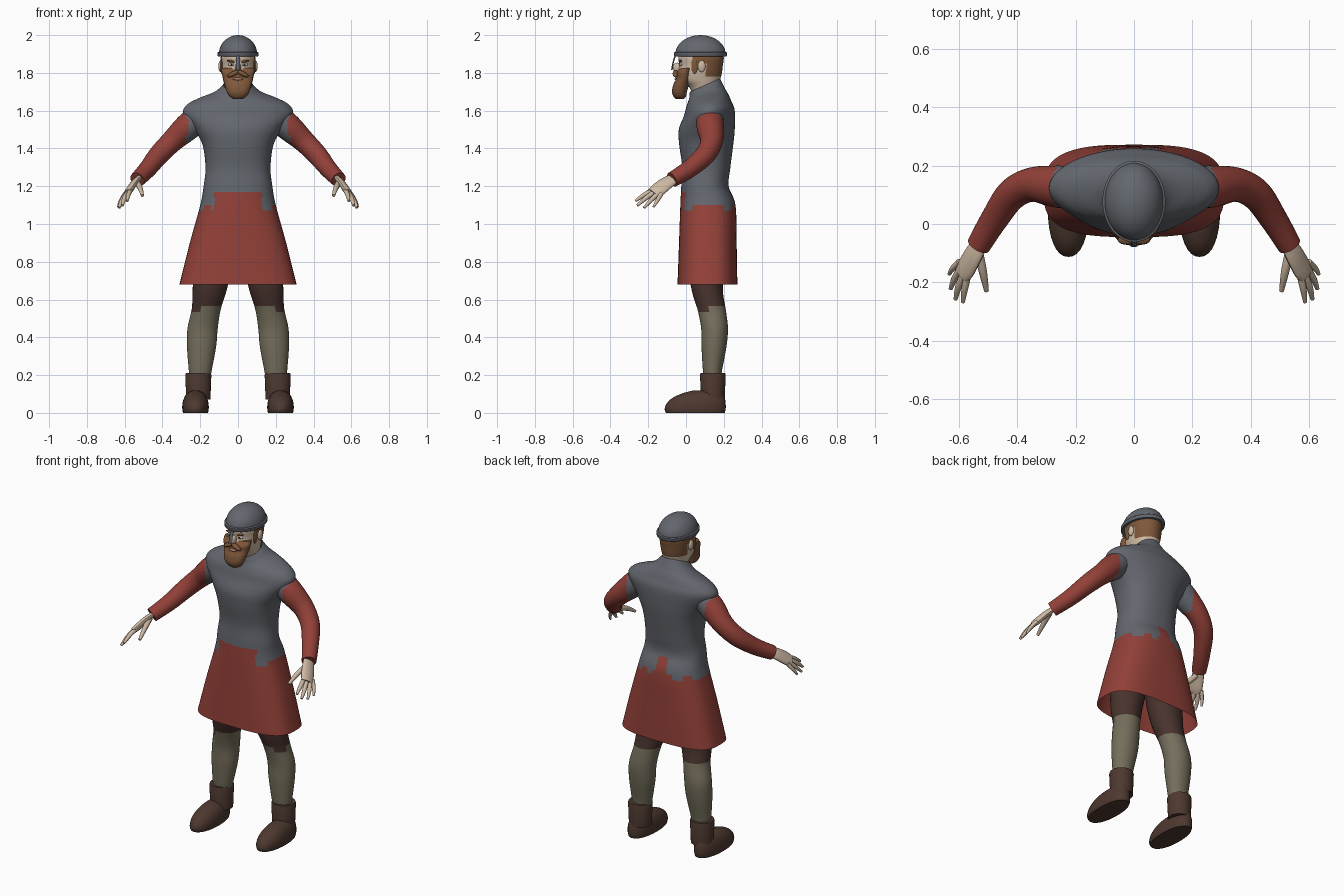
import bpy, bmesh, math
from mathutils import Vector

if "Cube" in bpy.data.objects:
    bpy.data.objects.remove(bpy.data.objects["Cube"], do_unlink=True)


def material(name, r, g, b):
    m = bpy.data.materials.new(name)
    m.use_nodes = True
    m.diffuse_color = (r, g, b, 1)
    m.node_tree.nodes["Principled BSDF"].inputs["Base Color"].default_value = (r, g, b, 1)
    return m


steel = material("steel grey", .125, .135, .155)
red = material("tunic red", .29, .052, .04)
skin = material("skin", .62, .49, .37)
wool = material("stocking wool", .175, .155, .105)
trouser = material("trouser brown", .065, .033, .026)
leather = material("boot leather", .075, .04, .029)
hair = material("hair brown", .21, .095, .042)
white = material("eye white", .75, .72, .66)
dark = material("pupil dark", .02, .015, .012)
lip = material("lip", .4, .2, .15)


def smooth_rows(rows, steps):
    """Catmull-Rom interpolation of equal-length tuples."""
    out = []
    last = len(rows) - 1
    for i in range(last):
        a, b, c, d = rows[max(i - 1, 0)], rows[i], rows[i + 1], rows[min(i + 2, last)]
        for s in range(steps):
            t = s / steps
            out.append([q + t * ((r - p) / 2 + t * (p - 2.5 * q + 2 * r - w / 2
                        + t * (1.5 * (q - r) + (w - p) / 2)))
                        for p, q, r, w in zip(a, b, c, d)])
    return out + [list(rows[-1])]


def skin_rings(name, rings, mats, rule=None, caps=True):
    """Join rings of points into a surface; rule picks a material from a face centre."""
    bm = bmesh.new()
    loops = [[bm.verts.new(p) for p in ring] for ring in rings]
    n = len(loops[0])
    for lo, hi in zip(loops, loops[1:]):
        for k in range(n):
            j = (k + 1) % n
            bm.faces.new((lo[k], lo[j], hi[j], hi[k]))
    if caps:
        bm.faces.new(loops[0][::-1])
        bm.faces.new(loops[-1])
    bmesh.ops.recalc_face_normals(bm, faces=bm.faces)
    if rule:
        for f in bm.faces:
            f.material_index = rule(f.calc_center_median())
    mesh = bpy.data.meshes.new(name)
    bm.to_mesh(mesh)
    bm.free()
    ob = bpy.data.objects.new(name, mesh)
    bpy.context.collection.objects.link(ob)
    for m in mats:
        mesh.materials.append(m)
    finish(ob)
    return ob


def finish(ob):
    bpy.ops.object.select_all(action='DESELECT')
    ob.select_set(True)
    bpy.context.view_layer.objects.active = ob
    bpy.ops.object.shade_smooth_by_angle(angle=math.radians(45))


def stack(name, rows, mats, rule=None, caps=True, steps=4, seg=32, cx=0, power=2):
    """Upright loft. Row: height, front y, back y, half width [, x shift, back lift, power]."""
    rows = [tuple(r) + (0, 0, power)[len(r) - 4:] for r in rows]
    rings = []
    for z, yf, yb, half, dx, lift, n in smooth_rows(rows, steps):
        ring = []
        for k in range(seg):
            a = math.tau * k / seg
            c, s = math.cos(a), math.sin(a)
            u = math.copysign(abs(c) ** (2 / n), c)
            v = math.copysign(abs(s) ** (2 / n), s)
            ring.append((cx + dx + half * u, (yf + yb) / 2 + (yb - yf) / 2 * v,
                         z + lift * (v + 1) / 2))
        rings.append(ring)
    return skin_rings(name, rings, mats, rule, caps)


def tube(name, points, mats, sx=1, flat=1, side=(0, 1, 0), rule=None, steps=5, seg=16):
    """Round or flattened tube through points (x, y, z, radius), mirrored by sx."""
    pts = smooth_rows(points, steps)
    rings = []
    for i, p in enumerate(pts):
        d = Vector(pts[min(i + 1, len(pts) - 1)][:3]) - Vector(pts[max(i - 1, 0)][:3])
        d.normalize()
        u = Vector(side)
        u = (u - d * u.dot(d)).normalized()
        v = d.cross(u) * flat
        ring = []
        for k in range(seg):
            a = math.tau * k / seg
            q = Vector(p[:3]) + (u * math.cos(a) + v * math.sin(a)) * p[3]
            ring.append((q.x * sx, q.y, q.z))
        rings.append(ring)
    return skin_rings(name, rings, mats, rule)


def blob(name, loc, size, mat, tilt=0):
    bpy.ops.mesh.primitive_uv_sphere_add(segments=20, ring_count=12, location=loc,
                                         rotation=(0, tilt, 0))
    ob = bpy.context.object
    ob.name = name
    ob.scale = size
    ob.data.materials.append(mat)
    finish(ob)


# Mail shirt over a flared tunic skirt, with a stepped mail hem
def mail_hem(c):
    hem = 1.085 + .01 * math.sin(c.x * 70)
    if c.y < .08 and abs(c.x) < .125:
        hem = 1.165
    if c.y > .15 and abs(c.x + .01) < .035:
        hem = 1.19
    return 0 if c.z > hem else 1


stack("mail_shirt_and_skirt", [
    (.68, -.045, .272, .31, 0, 0, 3), (.9, -.037, .268, .255, 0, 0, 2.7),
    (1.1, -.03, .262, .2, 0, 0, 2.4), (1.2, -.025, .226, .182, 0, 0, 2.3),
    (1.3, -.02, .235, .172, 0, 0, 2.3), (1.42, -.036, .25, .188, 0, 0, 2.3),
    (1.5, -.038, .258, .232, 0, 0, 2.1), (1.57, -.012, .258, .29, 0, .03),
    (1.615, .0, .24, .268, 0, .035), (1.645, .01, .225, .205, 0, .04),
    (1.67, .018, .205, .125, 0, .05), (1.70, .02, .18, .076, 0, .07)],
    [steel, red], mail_hem, caps=False, steps=6, seg=72)

# Head with hair at the back
stack("head", [
    (1.64, .045, .165, .06), (1.72, .02, .168, .068), (1.76, -.03, .18, .078),
    (1.80, -.042, .19, .086), (1.84, -.035, .195, .09), (1.88, -.04, .2, .092),
    (1.91, -.03, .19, .085)], [skin, hair],
    lambda c: int(c.z > 1.775 and (c.y > .105 or (c.z > 1.855 and c.y > .04))), seg=48)

# Beard, moustache and face
stack("beard", [
    (1.663, -.055, -.01, .025), (1.675, -.066, 0, .045), (1.70, -.074, .005, .06),
    (1.735, -.068, .015, .07), (1.77, -.052, .025, .079), (1.80, -.05, .03, .086),
    (1.825, -.03, .035, .086)], [hair], power=2.3)
blob("mouth", (0, -.052, 1.768), (.026, .008, .008), lip)
blob("nose", (0, -.044, 1.828), (.016, .026, .026), skin)
for sx in (1, -1):
    blob("moustache", (sx * .026, -.055, 1.795), (.033, .016, .013), hair, sx * .45)
    blob("sideburn", (sx * .086, .045, 1.835), (.007, .017, .04), hair)
    blob("ear", (sx * .092, .083, 1.835), (.012, .02, .031), skin)
    blob("eye", (sx * .036, -.027, 1.845), (.016, .008, .008), white)
    blob("pupil", (sx * .034, -.034, 1.845), (.006, .003, .006), dark)
    blob("eyebrow", (sx * .037, -.031, 1.862), (.023, .008, .006), hair, -sx * .2)

# Helmet: dome, rim and nose guard
dome = []
for i in range(13):
    a = math.radians(i * 7.4)
    c = math.cos(a)
    dome.append((1.9 + .1 * math.sin(a), .077 - .133 * c, .077 + .133 * c, .101 * c))
stack("helmet_dome", dome, [steel], steps=1, seg=48)
stack("helmet_rim", [(1.887, -.06, .214, .105), (1.89, -.063, .217, .108),
                     (1.907, -.063, .217, .108), (1.911, -.058, .212, .103)],
      [steel], steps=1, seg=48)
tube("nose_guard", [(0, -.056, 1.893, .011), (0, -.068, 1.855, .01), (0, -.075, 1.815, .012)],
     [steel], flat=.35, side=(1, 0, 0))

for sx, tag in ((1, "left"), (-1, "right")):
    # Sleeve, with the mail ending in a ragged edge below the shoulder
    tube(tag + "_arm", [
        (.19, .125, 1.575, .07), (.265, .128, 1.515, .072), (.35, .135, 1.437, .059),
        (.42, .1, 1.365, .054), (.48, .015, 1.29, .047), (.533, -.073, 1.235, .041)],
        [steel, red], sx, seg=28, steps=8,
        rule=lambda c: int(abs(c.x) > .272 + .008 * math.sin(c.y * 90)))

    # Hand
    across = (.35, .75, -.4)
    tube(tag + "_palm", [(.52, -.055, 1.247, .031), (.55, -.105, 1.215, .04),
                         (.575, -.15, 1.18, .042), (.59, -.175, 1.162, .034)],
         [skin], sx, flat=.45, side=across)
    fingers = {
        "thumb": [(.535, -.09, 1.22, .016), (.518, -.165, 1.19, .014), (.506, -.23, 1.15, .008)],
        "index_finger": [(.568, -.165, 1.183, .013), (.58, -.22, 1.155, .012), (.587, -.268, 1.122, .007)],
        "middle_finger": [(.582, -.165, 1.17, .013), (.602, -.215, 1.135, .012), (.612, -.258, 1.098, .007)],
        "ring_finger": [(.594, -.15, 1.16, .013), (.617, -.19, 1.12, .011), (.629, -.222, 1.086, .007)],
        "little_finger": [(.598, -.13, 1.16, .012), (.622, -.153, 1.122, .01), (.634, -.172, 1.09, .006)]}
    for part, pts in fingers.items():
        tube(tag + "_" + part, pts, [skin], sx, side=across, seg=10)

    # Leg: stocking below, trousers above
    leg = [(.15, .1, .185, .05, .203), (.22, .09, .19, .06, .2), (.35, .082, .214, .077, .193),
           (.45, .08, .222, .08, .187), (.55, .06, .21, .077, .168), (.65, .03, .195, .09, .15),
           (.8, .01, .2, .105, .13), (1.0, .01, .2, .1, .11)]
    stack(tag + "_leg", [r[:4] + (sx * r[4],) for r in leg], [wool, trouser],
          lambda c: int(c.z > (.53 if c.y < .12 and abs(c.x) > .2 else .56)), steps=6)

    # Boot: rounded shoe and wide cuff
    stack(tag + "_shoe", [
        (0, -.106, .205, .066), (.02, -.113, .21, .07), (.05, -.102, .21, .069),
        (.08, -.07, .205, .06), (.105, -.015, .195, .043), (.119, .04, .17, .015)],
        [leather], cx=sx * .225, power=2.2)
    stack(tag + "_boot_cuff", [(.07, .08, .205, .064), (.2, .074, .21, .069),
                               (.21, .077, .207, .066)], [leather], cx=sx * .21, steps=1)
